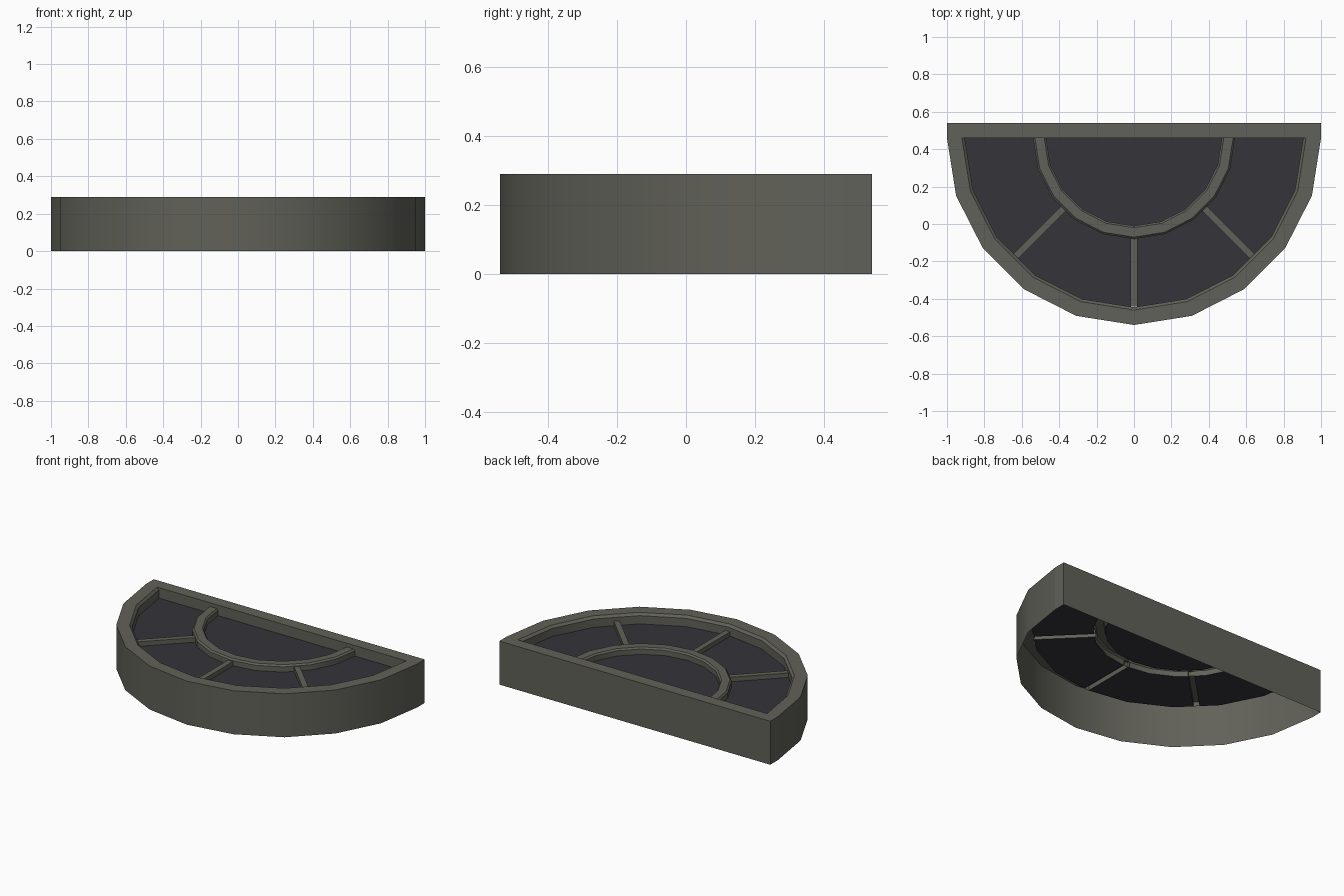
import bpy, math
from math import sin, cos, radians, degrees, asin

if "Cube" in bpy.data.objects:
    bpy.data.objects.remove(bpy.data.objects["Cube"])

CY = 0.46                      # centre of the half circle
STEP = 18                      # 20-sided circle
TOP, GLASS_Z = 0.29, 0.22
SPOKES = (225, 270, 315)
HALF_W = 0.018


def material(name, col):
    m = bpy.data.materials.new(name)
    m.diffuse_color = (*col, 1)
    m.use_nodes = True
    m.node_tree.nodes["Principled BSDF"].inputs["Base Color"].default_value = m.diffuse_color
    return m


stone = material("grey_frame", (0.12, 0.12, 0.10))
dark = material("dark_glass", (0.035, 0.035, 0.042))


def build(name, verts, faces, mat, smooth=False):
    me = bpy.data.meshes.new(name)
    me.from_pydata(verts, [], faces)
    me.materials.append(mat)
    ob = bpy.data.objects.new(name, me)
    bpy.context.collection.objects.link(ob)
    if smooth:
        bpy.ops.object.select_all(action='DESELECT')
        ob.select_set(True)
        bpy.context.view_layer.objects.active = ob
        bpy.ops.object.shade_smooth_by_angle(angle=radians(30))
    return ob


def on_ring(a, r, z):
    """Point on the 20-sided circle of corner radius r at angle a."""
    rr = r * cos(radians(STEP / 2)) / cos(radians(a % STEP - STEP / 2))
    return (rr * cos(radians(a)), CY + rr * sin(radians(a)), z)


def arch(name, profile):
    """Sweep an (r, z) profile round the half circle."""
    n = len(profile)
    angles = range(180, 361, STEP)
    verts = [on_ring(a, r, z) for a in angles for r, z in profile]
    faces = [(i * n + j, (i + 1) * n + j, (i + 1) * n + j + 1, i * n + j + 1)
             for i in range(len(angles) - 1) for j in range(n - 1)]
    return build(name, verts, faces, stone, True)


# Curved outer frame and inner ring, open underneath
arch("outer_frame", [(1, 0), (1, TOP), (0.92, TOP), (0.905, 0.275), (0.905, GLASS_Z)])
arch("inner_ring", [(0.54, GLASS_Z), (0.54, 0.255), (0.53, 0.265),
                    (0.48, 0.265), (0.47, 0.255), (0.47, GLASS_Z)])

# Straight back bar
Y1 = 0.54
build("back_bar",
      [(-1, CY, TOP), (1, CY, TOP), (1, Y1, TOP), (-1, Y1, TOP),
       (-1, CY, 0), (1, CY, 0), (1, Y1, 0), (-1, Y1, 0),
       (-0.92, CY, TOP), (0.92, CY, TOP), (0.905, CY, GLASS_Z), (-0.905, CY, GLASS_Z)],
      [(0, 8, 9, 1, 2, 3), (2, 6, 7, 3), (1, 5, 6, 2), (0, 3, 7, 4), (8, 11, 10, 9)], stone)

# Radial spokes: top and two sides
for k, a in enumerate(SPOKES):
    u = (cos(radians(a)), sin(radians(a)))
    verts = [(u[0] * r - u[1] * w, CY + u[1] * r + u[0] * w, z)
             for r in (0.525, 0.9)
             for w, z in ((-HALF_W, GLASS_Z), (-HALF_W, 0.25), (HALF_W, 0.25), (HALF_W, GLASS_Z))]
    build(f"spoke_{k + 1}", verts, [(j, j + 4, j + 5, j + 1) for j in range(3)], stone)


def arc(a0, a1, r):
    mids = [a for a in range(180, 361, STEP) if a0 + 0.1 < a < a1 - 0.1]
    return [on_ring(a, r, GLASS_Z) for a in [a0, *mids, a1]]


# Glass panes between the bars
pane = arc(180, 360, 0.47)
build("inner_pane", pane, [tuple(range(len(pane)))], dark)
edges = [180, *SPOKES, 360]
for k in range(4):
    def lim(r):
        off = degrees(asin(HALF_W / r))
        return (edges[k] + (off if k else 0), edges[k + 1] - (off if k < 3 else 0))
    pane = arc(*lim(0.905), 0.905) + arc(*lim(0.54), 0.54)[::-1]
    build(f"outer_pane_{k + 1}", pane, [tuple(range(len(pane)))], dark)
